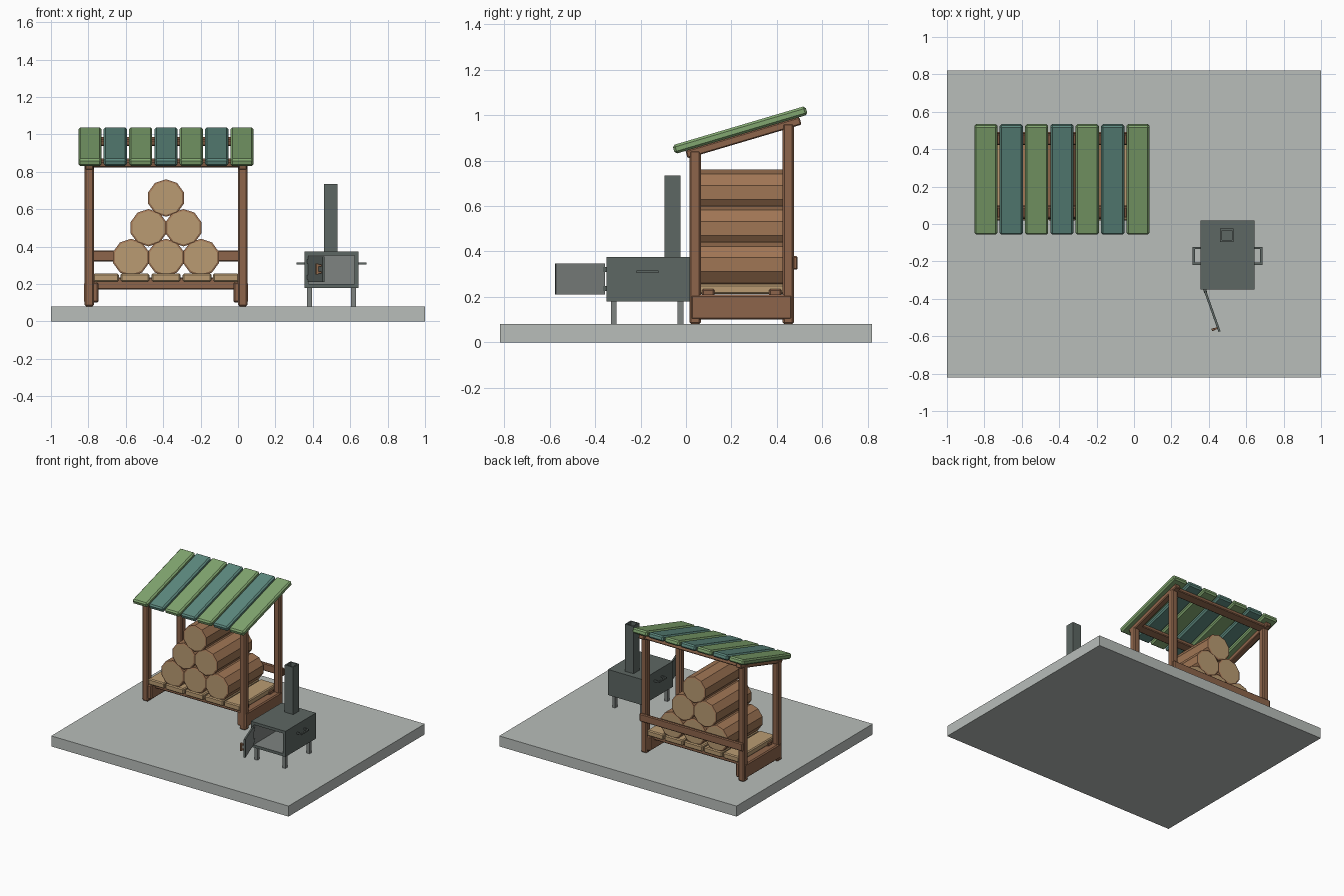
import bpy, bmesh, math
from mathutils import Matrix, Vector

if "Cube" in bpy.data.objects:
    bpy.data.objects.remove(bpy.data.objects["Cube"])


def material(name, rgb):
    m = bpy.data.materials.new(name)
    m.use_nodes = True
    m.diffuse_color = (*rgb, 1)
    bsdf = m.node_tree.nodes["Principled BSDF"]
    bsdf.inputs["Base Color"].default_value = (*rgb, 1)
    bsdf.inputs["Roughness"].default_value = 0.8
    return m


STONE = material("pale stone", (0.48, 0.51, 0.49))
TIMBER = material("brown timber", (0.27, 0.13, 0.07))
BARK = material("bark", (0.35, 0.18, 0.09))
CUT = material("cut wood", (0.49, 0.33, 0.17))
GREEN = material("roof green", (0.22, 0.38, 0.16))
TEAL = material("roof teal", (0.11, 0.25, 0.21))
IRON = material("dark iron", (0.11, 0.135, 0.125))
STEEL = material("grey steel", (0.21, 0.23, 0.22))


def finish(name, bm, mats, matrix=Matrix(), bevel=0):
    bmesh.ops.recalc_face_normals(bm, faces=bm.faces)
    mesh = bpy.data.meshes.new(name)
    bm.to_mesh(mesh)
    bm.free()
    for m in mats:
        mesh.materials.append(m)
    obj = bpy.data.objects.new(name, mesh)
    obj.matrix_world = matrix
    bpy.context.collection.objects.link(obj)
    if bevel:
        mod = obj.modifiers.new("chamfer", "BEVEL")
        mod.width = bevel
        mod.segments = 1
    return obj


def box_mesh(lo, hi):
    lo, hi = Vector(lo), Vector(hi)
    bm = bmesh.new()
    bmesh.ops.create_cube(bm, size=1)
    for v in bm.verts:
        v.co = (lo + hi) / 2 + v.co * (hi - lo)
    bm.normal_update()
    return bm


def box(name, lo, hi, mat, bevel=0, matrix=Matrix()):
    return finish(name, box_mesh(lo, hi), [mat], matrix, bevel)


def hollow_box(name, lo, hi, mats, direction, wall, depth):
    """Box with one open side, lined with the second material."""
    bm = box_mesh(lo, hi)
    d = Vector(direction)
    face = max(bm.faces, key=lambda f: f.normal.dot(d))
    bmesh.ops.inset_region(bm, faces=[face], thickness=wall)
    floor = bmesh.ops.extrude_discrete_faces(bm, faces=[face])["faces"][0]
    bmesh.ops.translate(bm, verts=floor.verts, vec=-d * depth)
    linked = {f for e in floor.edges for f in e.link_faces}
    for f in linked:
        f.material_index = 1
    return finish(name, bm, mats)


# Ground slab
box("ground_slab", (-1, -0.82, 0), (1, 0.82, 0.08), STONE)

# Shed frame
for side, x in (("right", -0.82), ("left", 0)):
    for end, y, top in (("front", 0.015, 0.845), ("back", 0.425, 0.965)):
        box(f"{end}_{side}_post", (x, y, 0.08), (x + 0.05, y + 0.05, top), TIMBER, 0.008)
box("right_base_board", (-0.823, 0.02, 0.1), (-0.745, 0.468, 0.21), TIMBER, 0.008)
box("left_base_board", (-0.025, 0.02, 0.1), (0.053, 0.468, 0.21), TIMBER, 0.008)
box("back_rail", (-0.82, 0.47, 0.32), (0.05, 0.492, 0.38), TIMBER, 0.006)

# Floor joists and slats
for y in (0.07, 0.365):
    box("floor_joist", (-0.78, y, 0.17), (0.01, y + 0.055, 0.235), TIMBER, 0.006)
for i in range(5):
    cx = -0.385 + (i - 2) * 0.166
    w = 0.077 if 0 < i < 4 else 0.068
    cx += 0.012 if i == 0 else -0.012 if i == 4 else 0
    box("floor_slat", (cx - w, 0.02, 0.212), (cx + w, 0.465, 0.256), CUT, 0.007)

# Sloped roof: rafters, cross beams and planks share one tilted frame
ROOF = Matrix.Translation((0, 0.245, 0.916)) @ Matrix.Rotation(math.radians(16.5), 4, "X")
for x in (-0.795, 0.025):
    box("rafter", (x - 0.022, -0.258, -0.034), (x + 0.022, 0.265, 0.001), TIMBER, 0.005, ROOF)
for y in (-0.19, 0.215):
    box("roof_cross_beam", (-0.8, y - 0.03, -0.032), (0.03, y + 0.03, 0.002), TIMBER, 0.005, ROOF)
for i in range(7):
    x = -0.385 + (i - 3) * 0.1355
    box("roof_plank", (x - 0.062, -0.306, 0), (x + 0.062, 0.304, 0.04),
        TEAL if i % 2 else GREEN, 0.01, ROOF)


# Stacked logs with pale cut ends inside a bark rim
def log(x, z):
    bm = bmesh.new()
    bmesh.ops.create_cone(bm, cap_ends=True, segments=10, radius1=0.1, radius2=0.1, depth=0.42)
    bm.normal_update()
    caps = [f for f in bm.faces if abs(f.normal.z) > 0.9]
    bmesh.ops.inset_individual(bm, faces=caps, thickness=0.01, depth=0.004)
    for f in caps:
        f.material_index = 1
    place = Matrix.Translation((x, 0.242, z)) @ Matrix.Rotation(math.pi / 2, 4, "X")
    finish("log", bm, [BARK, CUT], place)


for row in range(3):
    for k in range(3 - row):
        log(-0.385 + (k - (2 - row) / 2) * 0.187, 0.342 + row * 0.159)

# Stove body, chimney and legs
hollow_box("stove_body", (0.355, -0.35, 0.18), (0.645, 0.018, 0.375), [IRON, STEEL],
           (0, -1, 0), 0.03, 0.33)
hollow_box("chimney", (0.46, -0.095, 0.37), (0.532, -0.025, 0.735), [IRON, IRON],
           (0, 0, 1), 0.013, 0.3)
for x in (0.37, 0.605):
    for y in (-0.33, -0.037):
        box("stove_leg", (x, y, 0.08), (x + 0.025, y + 0.025, 0.185), STEEL)

# Side carrying handles
for s in (-1, 1):
    mid = Matrix.Translation((0.5, -0.17, 0.31)) @ Matrix.Diagonal((s, 1, 1, 1))

    def bar(name, x0, x1, y0, y1):
        a, b = sorted((0.5 + s * x0, 0.5 + s * x1))
        box(name, (a, y0, 0.305), (b, y1, 0.316), IRON)

    bar("side_handle_grip", 0.175, 0.186, -0.218, -0.122)
    for y in (-0.218, -0.133):
        bar("side_handle_arm", 0.14, 0.18, y, y + 0.011)

# Open door, pale on its inner face
DOOR = Matrix.Translation((0.378, -0.352, 0)) @ Matrix.Rotation(math.radians(19.5), 4, "Z")
bm = box_mesh((-0.006, -0.237, 0.21), (0.006, -0.006, 0.348))
for f in bm.faces:
    f.material_index = 1 if f.normal.x > 0.9 else 0
finish("stove_door", bm, [IRON, STEEL], DOOR)
for z in (0.225, 0.31):
    box("door_hinge", (-0.008, -0.016, z), (0.008, 0.006, z + 0.022), IRON, 0, DOOR)

# Door handle: wooden grip on two stubs
box("door_handle_grip", (-0.036, -0.222, 0.25), (-0.022, -0.208, 0.31), BARK, 0.002, DOOR)
for z in (0.257, 0.295):
    box("door_handle_stub", (-0.025, -0.22, z), (-0.004, -0.21, z + 0.009), TIMBER, 0, DOOR)
